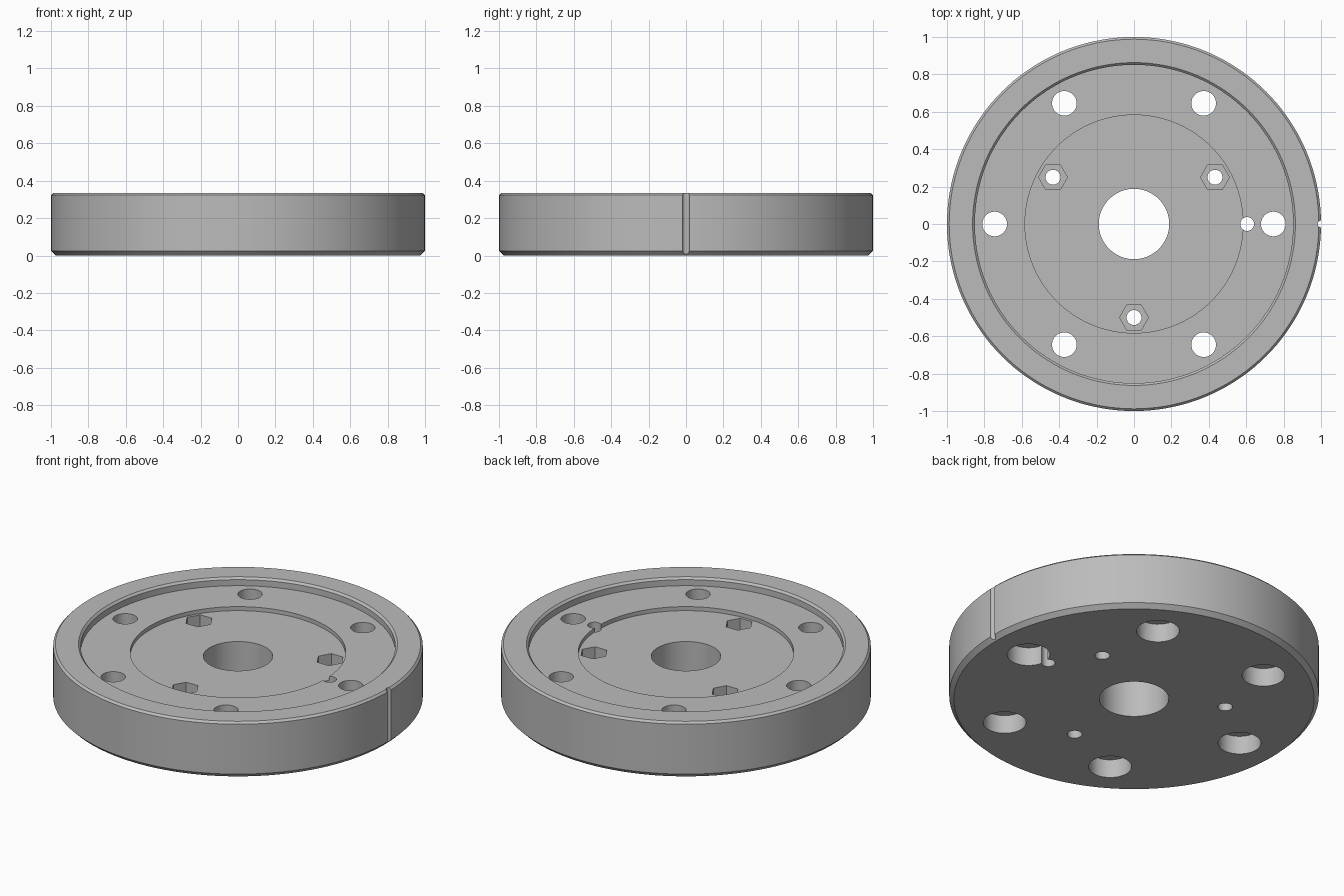
import bpy, bmesh
from math import cos, sin, pi, radians
from mathutils import Matrix

cube = bpy.data.objects.get("Cube")
if cube:
    bpy.data.objects.remove(cube, do_unlink=True)

HEIGHT, FLOOR, INNER = 0.335, 0.287, 0.263

steel = bpy.data.materials.new("machined grey")
steel.use_nodes = True
GREY = (0.5, 0.5, 0.5, 1)
steel.diffuse_color = GREY
steel.node_tree.nodes["Principled BSDF"].inputs["Base Color"].default_value = GREY


def add_object(name, bm):
    bmesh.ops.recalc_face_normals(bm, faces=bm.faces)
    mesh = bpy.data.meshes.new(name)
    bm.to_mesh(mesh)
    bm.free()
    mesh.materials.append(steel)
    obj = bpy.data.objects.new(name, mesh)
    bpy.context.collection.objects.link(obj)
    return obj


def lathe(name, profile, steps=144):
    """Revolve a closed (radius, z) outline around the z axis."""
    bm = bmesh.new()
    rings = [[bm.verts.new((r * cos(2 * pi * i / steps), r * sin(2 * pi * i / steps), z))
              for r, z in profile] for i in range(steps)]
    n = len(profile)
    for i in range(steps):
        a, b = rings[i], rings[(i + 1) % steps]
        for j in range(n):
            k = (j + 1) % n
            bm.faces.new((a[j], b[j], b[k], a[k]))
    return add_object(name, bm)


def add_prism(bm, dist, angle, radius, z0, z1, sides=40):
    """Upright prism at a polar position; corners start on the x axis."""
    x, y = dist * cos(radians(angle)), dist * sin(radians(angle))
    base = bm.faces.new([bm.verts.new((x + radius * cos(2 * pi * i / sides),
                                       y + radius * sin(2 * pi * i / sides), z0))
                         for i in range(sides)])
    top = bmesh.ops.extrude_face_region(bm, geom=[base])["geom"]
    bmesh.ops.translate(bm, vec=(0, 0, z1 - z0),
                        verts=[v for v in top if isinstance(v, bmesh.types.BMVert)])


def cut(name, prisms):
    """Subtract a set of non-overlapping prisms from the plate."""
    bm = bmesh.new()
    for prism in prisms:
        add_prism(bm, *prism)
    cutter = add_object(name, bm)
    cutter.hide_render = True
    mod = plate.modifiers.new(name, "BOOLEAN")
    mod.operation, mod.solver, mod.object = "DIFFERENCE", "EXACT", cutter
    bpy.context.view_layer.objects.active = plate
    bpy.ops.object.modifier_apply(modifier=name)
    bpy.data.objects.remove(cutter, do_unlink=True)


# Flanged plate with bore, stepped recess and chamfered rims
plate = lathe("flange_plate", [
    (0.188, 0), (0.975, 0), (1, 0.025), (1, HEIGHT - 0.012), (0.988, HEIGHT),
    (0.863, HEIGHT), (0.851, HEIGHT - 0.012), (0.851, FLOOR),
    (0.583, FLOOR), (0.583, INNER), (0.188, INNER)])

bolts = range(0, 360, 60)
screws = (30, 150, 270)

# Bolt holes, screw holes and rim notch
cut("through_holes", [(0.745, a, 0.066, -0.1, 0.5) for a in bolts]
    + [(0.5, a, 0.04, -0.1, 0.5) for a in screws] + [(1, 0, 0.018, -0.1, 0.5)])
# Wide counterbores underneath and hexagonal nut pockets on top
cut("pockets", [(0.745, a, 0.116, -0.1, 0.11) for a in bolts]
    + [(0.5, a, 0.077, 0.15, 0.5, 6) for a in screws])
# Locating pin hole
cut("pin_hole", [(0.605, 0, 0.037, -0.1, 0.5)])

bpy.ops.object.select_all(action="DESELECT")
plate.select_set(True)
bpy.context.view_layer.objects.active = plate
bpy.ops.object.shade_smooth_by_angle(angle=radians(25))
